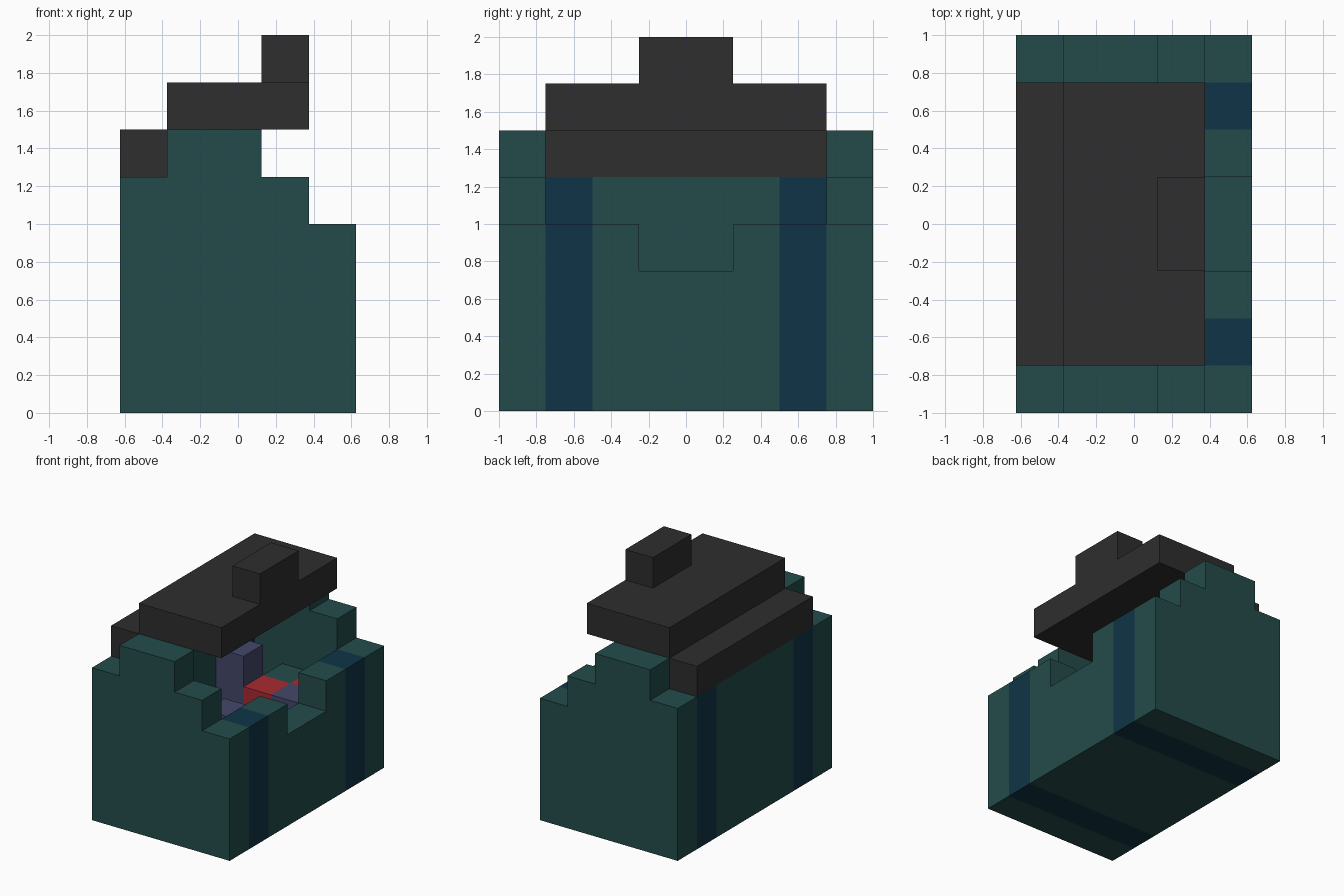
import bpy, bmesh

if "Cube" in bpy.data.objects:
    bpy.data.objects.remove(bpy.data.objects["Cube"])


def material(name, rgb):
    lin = [((c / 255 + 0.055) / 1.055) ** 2.4 for c in rgb] + [1.0]
    m = bpy.data.materials.new(name)
    m.use_nodes = True
    m.diffuse_color = lin
    m.node_tree.nodes["Principled BSDF"].inputs["Base Color"].default_value = lin
    return m


TEAL = material("dark_teal", (36, 75, 75))
BLUE = material("navy_blue", (15, 52, 70))
BLACK = material("charcoal", (46, 46, 46))
RED = material("red", (168, 42, 48))
PURPLE = material("slate_purple", (68, 72, 106))


def extrude(name, profile, y0, y1, mat):
    """Extrude an x-z profile along y."""
    bm = bmesh.new()
    face = bm.faces.new([bm.verts.new((x, y0, z)) for x, z in profile])
    geo = bmesh.ops.extrude_face_region(bm, geom=[face])["geom"]
    bmesh.ops.translate(bm, vec=(0, y1 - y0, 0),
                        verts=[v for v in geo if isinstance(v, bmesh.types.BMVert)])
    bmesh.ops.recalc_face_normals(bm, faces=bm.faces)
    me = bpy.data.meshes.new(name)
    bm.to_mesh(me)
    bm.free()
    me.materials.append(mat)
    ob = bpy.data.objects.new(name, me)
    bpy.context.scene.collection.objects.link(ob)
    return ob


def box(name, x, y, z, mat):
    return extrude(name, [(x[0], z[0]), (x[1], z[0]), (x[1], z[1]), (x[0], z[1])],
                   y[0], y[1], mat)


def trough(front_height):
    """Open U section: bottom, low wall at +x and taller wall at -x."""
    return [(-.625, 0), (.625, 0), (.625, front_height), (.375, front_height),
            (.375, .25), (-.375, .25), (-.375, 1.25), (-.625, 1.25)]


# Stepped end panels, straps and wall sections on both sides
stepped = [(-.625, 0), (.625, 0), (.625, 1), (.375, 1), (.375, 1.25), (.125, 1.25),
           (.125, 1.5), (-.375, 1.5), (-.375, 1.25), (-.625, 1.25)]
for side, s in (("front", -1), ("back", 1)):
    for name, profile, a, b, mat in (("end_panel", stepped, 1, .75, TEAL),
                                     ("strap", trough(1), .75, .5, BLUE),
                                     ("wall_section", trough(1), .5, .25, TEAL)):
        extrude(f"{side}_{name}", profile, min(s * a, s * b), max(s * a, s * b), mat)

# Middle section with the lowered notch
extrude("notched_wall_section", trough(.75), -.25, .25, TEAL)

# Raised lid with handle
box("lid_hinge_board", (-.625, -.375), (-.75, .75), (1.25, 1.5), BLACK)
box("lid_board", (-.375, .375), (-.75, .75), (1.5, 1.75), BLACK)
box("lid_handle", (.125, .375), (-.25, .25), (1.75, 2), BLACK)

# Contents: a low fill with blocks standing on it
box("fill", (-.375, .375), (-.75, .75), (.25, .5), TEAL)
for name, x, y, top, mat in (("tall_purple_block", -.375, .25, 1, PURPLE),
                             ("red_block", -.125, .25, .75, RED),
                             ("purple_block", .125, .25, .75, PURPLE),
                             ("corner_red_block", .125, .5, .75, RED),
                             ("teal_block", -.125, .5, .75, TEAL),
                             ("middle_purple_block", -.125, -.25, .75, PURPLE)):
    box(name, (x, x + .25), (y, y + .25), (.5, top), mat)
